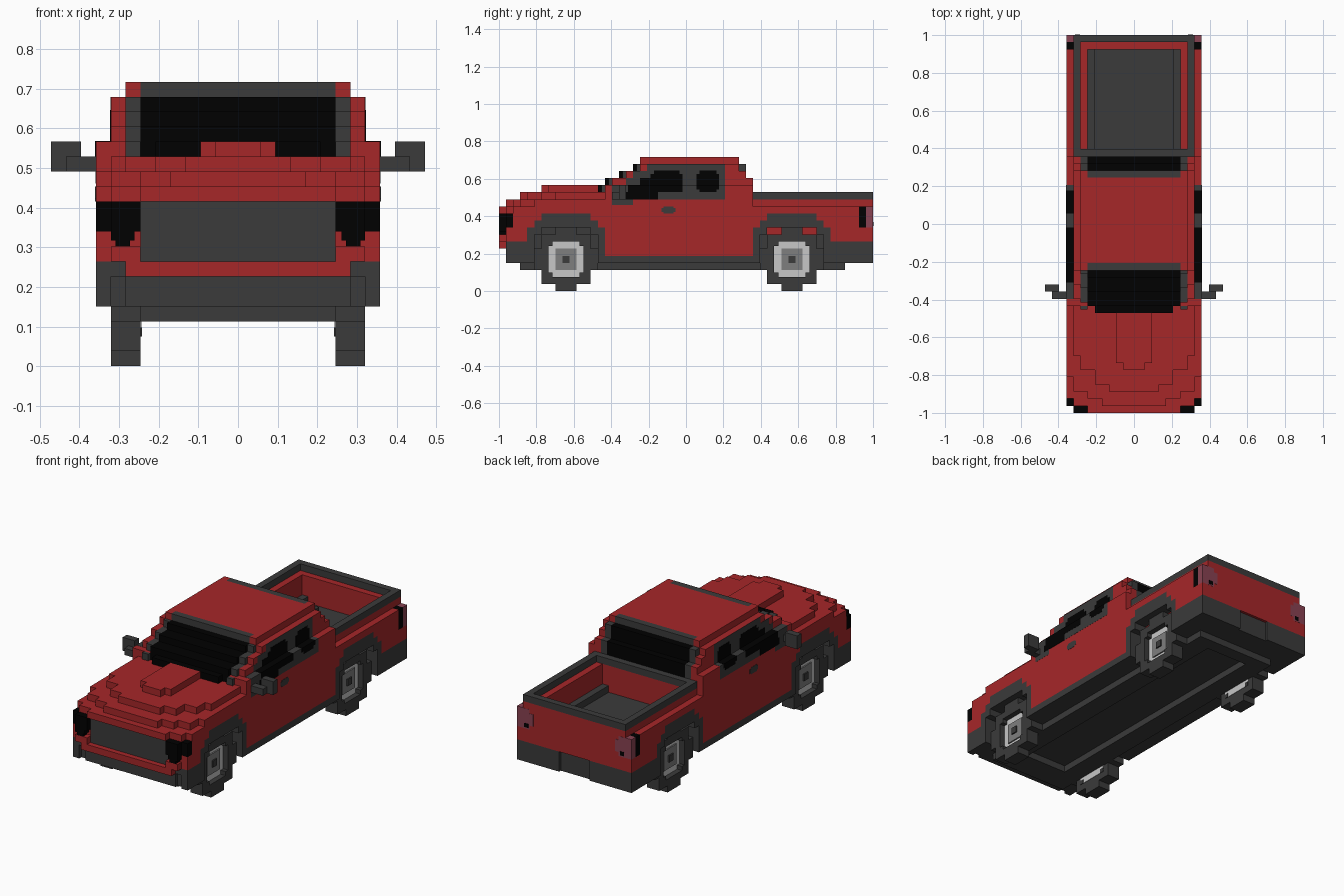
import bpy, bmesh
from mathutils import Vector

if "Cube" in bpy.data.objects:
    bpy.data.objects.remove(bpy.data.objects["Cube"], do_unlink=True)

U = 2 / 53      # size of one block; boxes below are given in blocks


def material(name, r, g, b):
    m = bpy.data.materials.new(name)
    m.use_nodes = True
    m.diffuse_color = (r, g, b, 1)
    bsdf = m.node_tree.nodes["Principled BSDF"]
    bsdf.inputs["Base Color"].default_value = (r, g, b, 1)
    bsdf.inputs["Roughness"].default_value = 0.8
    return m


RED = material("red paint", 0.38, 0.020, 0.022)
DARK = material("dark trim", 0.043, 0.043, 0.043)
BLACK = material("black glass", 0.0003, 0.0003, 0.0003)
LIGHT = material("light rim", 0.57, 0.57, 0.57)
GREY = material("grey hub", 0.21, 0.21, 0.21)
PINK = material("tail light", 0.25, 0.055, 0.085)


def part(name, mat, boxes, mirror=True):
    """Join boxes (x0, x1, y0, y1, z0, z1); y counts back from the nose."""
    bm = bmesh.new()
    for x0, x1, y0, y1, z0, z1 in boxes:
        sides = [(x0, x1), (-x1, -x0)] if mirror else [(x0, x1)]
        for a, b in sides:
            c = Vector(((a + b) / 2, (y0 + y1) / 2 - 26.5, (z0 + z1) / 2)) * U
            vs = bmesh.ops.create_cube(bm, size=U)["verts"]
            bmesh.ops.scale(bm, vec=(b - a, y1 - y0, z1 - z0), verts=vs)
            bmesh.ops.translate(bm, vec=c, verts=vs)
    mesh = bpy.data.meshes.new(name)
    bm.to_mesh(mesh)
    bm.free()
    mesh.materials.append(mat)
    obj = bpy.data.objects.new(name, mesh)
    bpy.context.collection.objects.link(obj)
    return obj


def centred(name, mat, rows):
    """Rows of (half width, y0, y1, z0, z1) across the centre line."""
    return part(name, mat, [(-w, w, a, b, c, d) for w, a, b, c, d in rows], False)


# Chassis, sills and bumpers
centred("chassis_floor", DARK, [(6.5, 1, 52, 4, 8), (6.5, 1, 36, 8, 9), (6.5, 36.5, 51.5, 8, 9),
                                (6.5, 5, 7, 3, 4), (6.5, 47, 49, 3, 4)])
part("chassis_rails", DARK, [(3.5, 6.5, 5, 49, 3, 4)])
part("sills", DARK, [(6.5, 9.5, 15, 36, 4, 5)])
centred("front_bumper", DARK, [(7.5, 1, 4, 4, 6), (8.5, 1.5, 4, 4, 6), (6.5, 3, 5, 3, 4)])
part("front_bumper_corners", DARK, [(7.5, 9.5, 1, 4, 6, 7), (8.5, 9.5, 1, 4, 4, 6)])
centred("rear_bumper", DARK, [(9.5, 47, 52.6, 4, 7)])
part("rear_bumper_ends", DARK, [(2.5, 9.5, 52, 53, 4, 7)])

# Nose
centred("nose", RED, [(7.5, 0, 1, 6, 7), (6.5, 0, 1, 11, 12), (6.5, 1, 14, 9, 12)])
part("nose_corners", RED, [(6.5, 8.5, 0, 1, 7, 8), (6.5, 9.5, 1, 4, 7, 9),
                           (6.5, 8.5, 1, 4, 9, 11), (8.5, 9.5, 2, 4, 9, 11)])
centred("grille", DARK, [(6.5, 0.8, 1.1, 7, 11)])
part("headlights", BLACK, [(6.5, 8.5, 0, 1, 9, 11), (6.9, 8.5, 0, 1, 8.4, 9),
                           (7.2, 8.2, 0, 1, 8, 8.4), (8.5, 9.5, 1, 2, 9, 11)])

# Hood rising in steps
centred("hood", RED, [(8.5, 1, 2, 11, 12), (9.5, 2, 16, 11, 12),
                      (4.5, 1, 2, 12, 13), (6.5, 2, 3, 12, 13), (8.5, 3, 5, 12, 13),
                      (9.5, 5, 16, 12, 13),
                      (3.5, 3, 4, 13, 14), (5.5, 4, 6, 13, 14), (7.5, 6, 8, 13, 14),
                      (8.5, 8, 16, 13, 14)])
centred("hood_bulge", RED, [(1.5, 6, 7, 14, 15), (2.5, 7, 14, 14, 15)])

# Wheel arches and wheels, front and rear
for place, c, inner in (("front", 9.5, 6.5), ("rear", 41.5, 7.5)):
    arch = [(inner, 9.5, c - 3.5, c + 3.5, 10, 11), (inner, 9.5, c - 4.5, c + 4.5, 9, 10)]
    fill = []
    tyre = [(6.5, 8.5, c - w, c + w, a, b)
            for w, a, b in ((1.5, 0, 1), (3.5, 1, 2), (3.5, 7, 8), (1.5, 8, 9))]
    for s in (-1, 1):
        def span(a, b):
            return sorted((c + s * a, c + s * b))
        arch += [(inner, 9.5, *span(3.5, 5.5), 8, 9), (6.5, 9.5, *span(4.5, 5.5), 4, 8)]
        fill += [(inner, 9.5, *span(3.5, 5.5), 10, 11), (inner, 9.5, *span(4.5, 5.5), 9, 10)]
        tyre += [(6.5, 8.5, *span(2.5, 3.5), 2, 7), (6.5, 8.5, *span(3.5, 4.5), 3, 6)]
        tyre += [(6.4, 8.5, *span(1.9, 2.5), a, a + 0.6) for a in (2, 6.4)]
    part(place + "_arches", DARK, arch)
    part(place + "_arch_panels", RED, fill)
    part(place + "_tyres", DARK, tyre)
    part(place + "_rims", LIGHT, [(6.45, 7.7, c - 2.5, c + 2.5, 2, 7)])
    part(place + "_hubs", GREY, [(6.6, 7.9, c - 1.5, c + 1.5, 3, 6)])
    part(place + "_hub_caps", DARK, [(6.6, 8.1, c - 0.5, c + 0.5, 4, 5),
                                     (6.4, 6.6, c - 1.5, c + 1.5, 3, 6)])

# Cab body
part("doors", RED, [(6.5, 9.5, 15, 36, 5, 15)])
centred("cab_core", RED, [(6.5, 14, 36, 9, 14)])
steps = [(14, 15, 14, 36), (15, 16, 15, 36), (16, 17, 17, 35), (17, 18, 19, 35)]
centred("windscreen_and_rear_glass", BLACK,
        [(5.5, 14, 15, 14, 15), (6.5, 15, 36, 14, 15)]
        + [(6.5, s, e, a, b) for a, b, s, e in steps[1:]])
part("cab_pillars", DARK, [(6.5, 7.5, s + 0.5, e, a, b) for a, b, s, e in steps])
part("cab_sides", RED, [(7.5, 8.5, s + 1, e, a, b) for a, b, s, e in steps[:3]]
     + [(7.5, 8.5, 20, 34, 17, 18)])
centred("roof", RED, [(7.5, 21, 33, 18, 19)])
part("roof_corners", RED, [(6.5, 7.5, 20, 34, 18, 19)])
centred("roof_edges", DARK, [(6.5, 20, 21, 18, 19), (6.5, 33, 34, 18, 19)])

# Side window surrounds and glass, set just proud of the doors
part("window_surrounds", DARK, [(8.5, 9.52, 16, 32, 13, 15.02), (8.5, 9.52, 16, 19, 12.2, 13),
                                (8.4, 8.52, 18, 32, 15, 16), (8.4, 8.52, 19, 32, 16, 17),
                                (8.4, 8.52, 21, 32, 17, 18)])
part("front_side_glass", BLACK, [(8.5, 9.55, 18, 22.5, 13, 14), (8.5, 9.55, 18.3, 26, 14, 15.05),
                                 (8.4, 8.55, 20, 26, 15, 16), (8.4, 8.55, 21.5, 26, 16, 16.6),
                                 (8.4, 8.55, 22, 25.6, 16.6, 17.1)])
part("rear_side_glass", BLACK, [(8.5, 9.55, 28.4, 30.8, 14, 14.4),
                                (8.5, 9.55, 28, 31.2, 14.4, 15.05),
                                (8.4, 8.55, 28, 31.2, 15, 16.6),
                                (8.4, 8.55, 28.4, 30.8, 16.6, 17.1)])
part("door_handles", DARK, [(9.4, 9.54, 23, 25, 11.2, 11.8), (9.4, 9.54, 23.3, 24.7, 11, 12)])
part("wing_mirrors", DARK, [(9.5, 11.5, 16, 17, 13, 14), (10.5, 12.5, 17, 18, 13, 15)])

# Cargo bed: outer panels, inner walls, rail and floor boxes
part("bed_sides", RED, [(7.5, 9.5, 36, 51, 11, 12), (7.5, 8.5, 36, 53, 12, 13),
                        (7.5, 9.5, 47, 51, 7, 11), (7.5, 8.5, 51, 53, 7, 12),
                        (8.5, 9.5, 51, 53, 7, 9)])
part("bed_inner_walls", RED, [(6.5, 7.5, 36, 52, 8, 13)])
centred("tailgate", RED, [(7.5, 51, 53, 8, 13), (7.5, 52, 53, 7, 8)])
centred("bed_front_wall", RED, [(6.5, 36, 37, 9, 13)])
part("bed_rail_sides", DARK, [(7.5, 8.5, 36, 53, 13, 14)])
centred("bed_rail_ends", DARK, [(8.5, 36, 37, 13, 14), (8.5, 52, 53, 13, 14)])
part("bed_floor_boxes", DARK, [(5.5, 6.5, 37, 51, 9, 10)])

# Tail lights wrapping round the rear corners
part("tail_lights", PINK, [(8.5, 9.5, 52, 53, 9, 12), (7.4, 8.5, 52.9, 53.03, 9, 12),
                           (6.8, 7.4, 52.9, 53.03, 9.6, 11.4)])
part("tail_light_sides", BLACK, [(8.5, 9.5, 51, 52, 9, 12)])
part("tail_light_dots", BLACK, [(7.6, 8.3, 53, 53.06, 9.2, 9.8)])
